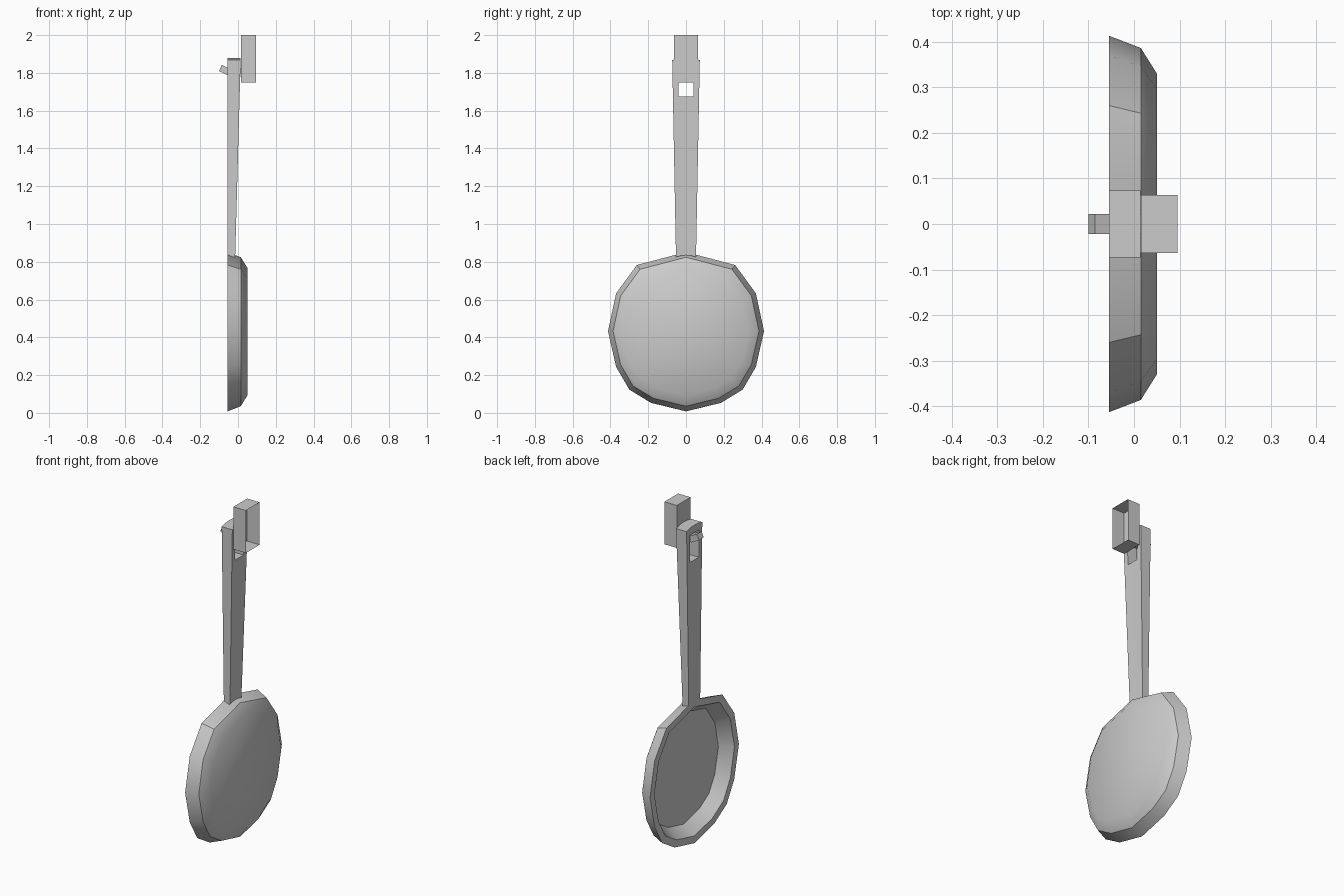
import bpy
import math

if "Cube" in bpy.data.objects:
    bpy.data.objects.remove(bpy.data.objects["Cube"])


def make(name, verts, faces):
    me = bpy.data.meshes.new(name)
    me.from_pydata(verts, [], faces)
    me.update()
    ob = bpy.data.objects.new(name, me)
    bpy.context.collection.objects.link(ob)
    return ob


def loft(name, rings):
    """Skin a stack of equal rings and cap both ends."""
    n = len(rings[0])
    verts = [v for r in rings for v in r]
    faces = [(k * n + i, k * n + (i + 1) % n, (k + 1) * n + (i + 1) % n, (k + 1) * n + i)
             for k in range(len(rings) - 1) for i in range(n)]
    faces += [tuple(range(n))[::-1], tuple(range((len(rings) - 1) * n, len(rings) * n))]
    ob = make(name, verts, faces)
    bpy.context.view_layer.objects.active = ob
    ob.select_set(True)
    bpy.ops.object.mode_set(mode='EDIT')
    bpy.ops.mesh.select_all(action='SELECT')
    bpy.ops.mesh.normals_make_consistent(inside=False)
    bpy.ops.object.mode_set(mode='OBJECT')
    return ob


# Pan: mirrored low-poly outline (y, z about the pan centre), lofted along x
half = [(0.185, -0.38), (0.30, -0.31), (0.37, -0.19), (0.413, 0.0),
        (0.37, 0.20), (0.26, 0.35)]
outline = [(0, -0.425)] + half + [(0, 0.418)] + [(-y, z) for y, z in reversed(half)]
# x and scale: inner floor, inner lip, outer lip, shoulder, base
profile = [(0.015, 0.78), (-0.055, 0.90), (-0.055, 1.0), (0.015, 0.935), (0.05, 0.80)]
pan = loft("pan", [[(x, y * s, 0.433 + z * s) for y, z in outline] for x, s in profile])
bpy.ops.object.select_all(action='DESELECT')
pan.select_set(True)
bpy.context.view_layer.objects.active = pan
bpy.ops.object.shade_smooth_by_angle(angle=math.radians(35))
bpy.ops.object.select_all(action='DESELECT')


# Handle: tapered bar with slightly arched ends
def end(x1, w, z, rise):
    arch = [(-w, 0), (-w * 0.5, rise * 0.75), (0, rise), (w * 0.5, rise * 0.75), (w, 0)]
    return ([(-0.055, y, z + d) for y, d in arch] +
            [(x1, y, z + d) for y, d in reversed(arch)])


handle = loft("handle", [end(-0.015, 0.053, 0.825, 0.01), end(0.014, 0.073, 1.868, 0.012)])


# Slot through the handle for the hanging hook
def box_ring(x, w, z0, z1):
    return [(x, -w, z0), (x, w, z0), (x, w, z1), (x, -w, z1)]


slot = loft("slot_cutter", [box_ring(-0.2, 0.04, 1.675, 1.835), box_ring(0.2, 0.04, 1.675, 1.835)])
cut = handle.modifiers.new("slot", 'BOOLEAN')
cut.operation = 'DIFFERENCE'
cut.solver = 'EXACT'
cut.object = slot
bpy.context.view_layer.objects.active = handle
bpy.ops.object.modifier_apply(modifier=cut.name)
bpy.data.objects.remove(slot)

# Wall bracket: thin box left open on the +x side
b0, b1 = box_ring(0.015, 0.0635, 1.75, 2.0), box_ring(0.096, 0.0635, 1.75, 2.0)
make("wall_bracket", b0 + b1,
     [(3, 2, 1, 0), (0, 1, 5, 4), (1, 2, 6, 5), (2, 3, 7, 6), (3, 0, 4, 7)])

# Hook: peg through the slot with an upturned tip
hook = [[(xb, -0.022, zb), (xb, 0.022, zb), (xt, 0.022, zt), (xt, -0.022, zt)]
        for xb, zb, xt, zt in [(0.02, 1.78, 0.02, 1.822), (-0.052, 1.785, -0.045, 1.822),
                               (-0.1, 1.81, -0.086, 1.842)]]
loft("hook", hook)
